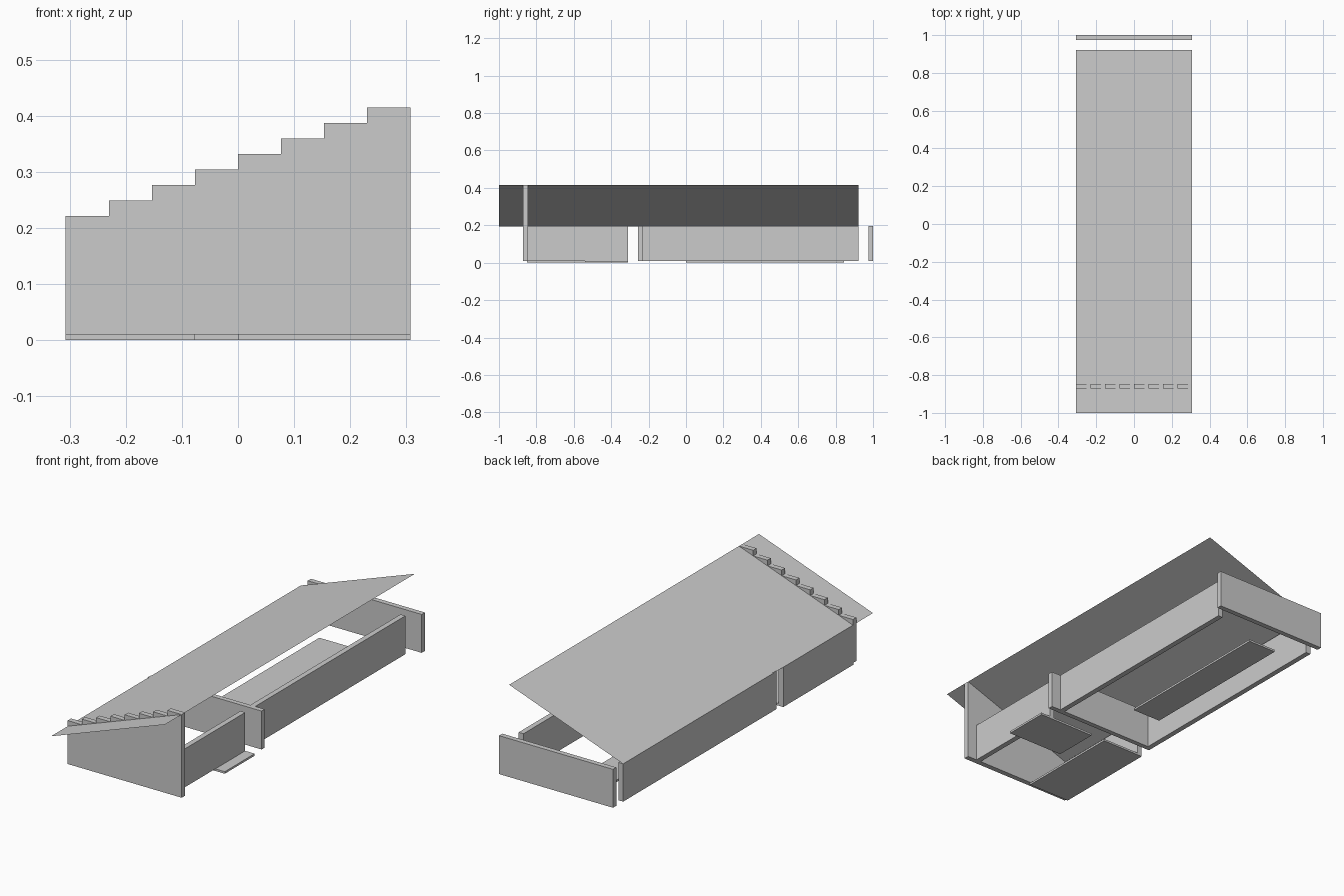
import bpy

if "Cube" in bpy.data.objects:
    bpy.data.objects.remove(bpy.data.objects["Cube"])

W = 0.307            # half width of the building
BASE, TOP = 0.01, 0.197
T = 0.026            # wall thickness


def mesh_object(name, verts, faces):
    me = bpy.data.meshes.new(name)
    me.from_pydata(verts, [], faces)
    me.update()
    ob = bpy.data.objects.new(name, me)
    bpy.context.collection.objects.link(ob)
    return ob


def extrude_y(name, profile, y0, y1):
    """Extrude a counter-clockwise (x, z) outline along y."""
    n = len(profile)
    verts = [(x, y, z) for y in (y0, y1) for x, z in profile]
    faces = [tuple(range(n)), tuple(range(2 * n - 1, n - 1, -1))]
    faces += [(i, i + n, (i + 1) % n + n, (i + 1) % n) for i in range(n)]
    return mesh_object(name, verts, faces)


def box(name, x0, x1, y0, y1, z0=BASE, z1=TOP):
    return extrude_y(name, [(x0, z0), (x1, z0), (x1, z1), (x0, z1)], y0, y1)


# Stepped front wall: eight rising steps from left to right
STEPS, low, high = 8, 0.194, 0.415
step_w, step_h = 2 * W / STEPS, (high - low) / STEPS
outline = [(-W, BASE), (W, BASE)]
for i in reversed(range(STEPS)):
    z = low + (i + 1) * step_h
    outline += [(-W + (i + 1) * step_w, z), (-W + i * step_w, z)]
extrude_y("stepped_front_wall", outline, -0.872, -0.846)

# Cross walls
box("middle_cross_wall", -W, W, -0.257, -0.233)
box("back_wall", -W, W, 0.975, 1.0)

# Side walls, split by a gap in front of the middle cross wall
for part, y0, y1 in (("front", -0.846, -0.31), ("rear", -0.233, 0.922)):
    box(f"{part}_left_wall", -W, -W + T, y0, y1, BASE, low)
    box(f"{part}_right_wall", 0.23, 0.23 + T, y0, y1)

# Floor slabs
box("left_floor_slab", -W, -W + 3 * step_w, -0.85, -0.31, 0, BASE)
box("right_floor_slab", 0, W, -0.54, -0.31, 0, BASE)
box("long_floor_slab", -2 * step_w, 0, 0, 0.845, 0, BASE)

# Thin sloping roof sheet
mesh_object("roof_sheet",
            [(-W, -1, low), (W, -1, high), (W, 0.922, high), (-W, 0.922, low)],
            [(0, 1, 2, 3)])
